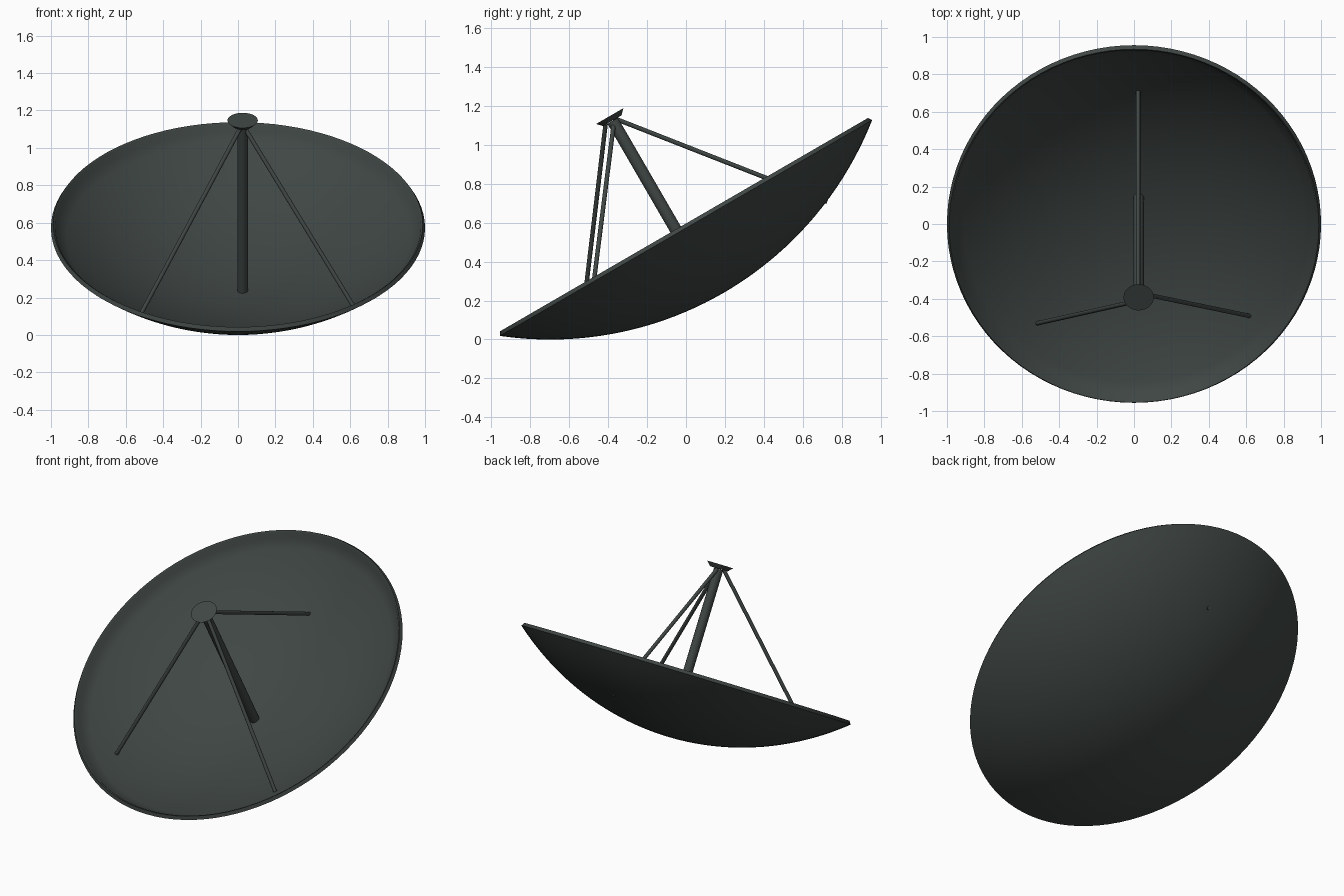
import bpy, bmesh, math
from mathutils import Matrix, Vector

if "Cube" in bpy.data.objects:
    bpy.data.objects.remove(bpy.data.objects["Cube"])

TILT = math.radians(30.1)
STRETCH = 1.105          # dish is slightly longer along its slope
CENTRE = Vector((0, 0, 0.5725))
FRAME = Matrix.Translation(CENTRE) @ Matrix.Rotation(TILT, 4, 'X') @ Matrix.Diagonal((1, STRETCH, 1, 1))

mat = bpy.data.materials.new("dark_grey_green")
mat.diffuse_color = (0.05, 0.062, 0.058, 1)
mat.use_nodes = True
mat.node_tree.nodes["Principled BSDF"].inputs["Base Color"].default_value = mat.diffuse_color


def finish(name, bm, angle):
    bmesh.ops.recalc_face_normals(bm, faces=bm.faces)
    me = bpy.data.meshes.new(name)
    bm.to_mesh(me)
    bm.free()
    me.materials.append(mat)
    ob = bpy.data.objects.new(name, me)
    bpy.context.collection.objects.link(ob)
    bpy.context.view_layer.objects.active = ob
    ob.select_set(True)
    bpy.ops.object.shade_smooth_by_angle(angle=math.radians(angle))
    ob.select_set(False)
    return ob


def lathe(name, profile, matrix, steps=96, angle=40):
    """Spin an (r, z) profile round z, then place it."""
    bm = bmesh.new()
    verts = [bm.verts.new((r, 0, z)) for r, z in profile]
    edges = [bm.edges.new(p) for p in zip(verts, verts[1:])]
    bmesh.ops.spin(bm, geom=verts + edges, axis=(0, 0, 1), cent=(0, 0, 0),
                   angle=2 * math.pi, steps=steps, use_merge=True)
    bmesh.ops.remove_doubles(bm, verts=bm.verts, dist=1e-5)
    bmesh.ops.transform(bm, matrix=matrix, verts=bm.verts)
    return finish(name, bm, angle)


def rod(name, a, b, radius, steps=16):
    a, b = Vector(a), Vector(b)
    d = b - a
    m = Matrix.Translation(a) @ d.to_track_quat('Z', 'Y').to_matrix().to_4x4()
    h = d.length
    return lathe(name, [(0, 0), (radius, 0), (radius, h), (0, h)], m, steps)


def cap(r, depth, rim=1.0):
    """Height of a shallow round bowl, zero at the rim radius."""
    R = (rim ** 2 * STRETCH ** 2 + depth ** 2) / (2 * depth)
    k = STRETCH ** 2
    return (R - depth) - math.sqrt(R * R - r * r * k)


# Dish: inner bowl, chamfered rim, outer bowl
N = 20
inner = [(0.965 * i / N, cap(0.965 * i / N, 0.36)) for i in range(N + 1)]
rim = [(0.978, 0.012), (0.988, 0.02), (1.0, 0.0)]
outer = [(i / N, cap(i / N, 0.385)) for i in range(N - 1, -1, -1)]
lathe("dish", inner + rim + outer, FRAME, 96, 80)

# Central feed pole, square to the dish
pole_base = FRAME @ Matrix.Translation((0.025, -0.045, -0.37))
lathe("feed_pole", [(0, 0), (0.028, 0), (0.028, 1.035), (0, 1.035)], pole_base, 24)

# Flared feed disc at the focus
disc = Matrix.Translation((0.025, -0.392, 1.147)) @ Matrix.Rotation(TILT, 4, 'X')
lathe("feed_disc", [(0, -0.027), (0.055, -0.027), (0.081, 0), (0, 0)], disc, 32, 30)

# Three support struts
struts = {
    "left_strut": ((0.012, -0.413, 1.105), (-0.516, -0.531, 0.118)),
    "right_strut": ((0.04, -0.372, 1.10), (0.616, -0.491, 0.155)),
    "rear_strut": ((0.022, -0.375, 1.138), (0.022, 0.725, 0.707)),
}
for name, (top, foot) in struts.items():
    rod(name, foot, top, 0.0115)
